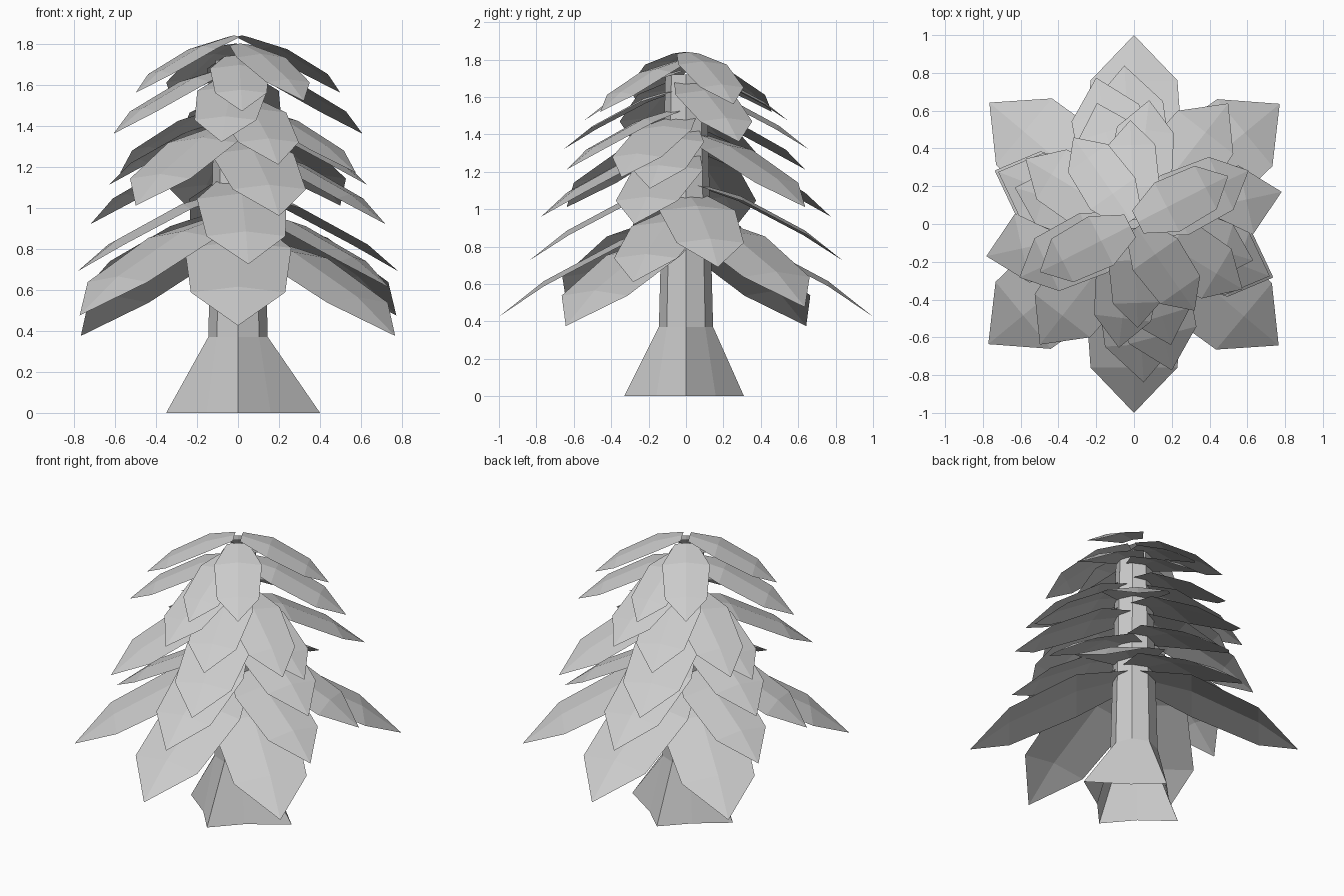
import bpy
from math import sin, cos, radians, pi

if "Cube" in bpy.data.objects:
    bpy.data.objects.remove(bpy.data.objects["Cube"])


def make_mesh(name, verts, faces):
    mesh = bpy.data.meshes.new(name)
    mesh.from_pydata(verts, [], faces)
    mesh.update()
    obj = bpy.data.objects.new(name, mesh)
    bpy.context.collection.objects.link(obj)
    return obj


# Trunk: tapered octagon with four flared roots on the axes
def ring(z, radii):
    return [(radii[i] * cos(i * pi / 4), radii[i] * sin(i * pi / 4), z) for i in range(8)]


verts = (ring(0, [.40, .225, .31, .215, .35, .215, .33, .225])
         + ring(.37, [.145] * 8) + ring(1.72, [.11] * 8))
faces = [(r * 8 + i, r * 8 + (i + 1) % 8, r * 8 + 8 + (i + 1) % 8, r * 8 + 8 + i)
         for r in range(2) for i in range(8)]
faces.append(tuple(range(16, 24)))
make_mesh("trunk", verts, faces)

# Leaf blade of unit length: distance along, half width, drop of the midrib
STATIONS = [(.04, .12, 0), (.35, .26, .09), (.76, .23, .31)]
FOLD = .03


def leaf(name, angle, length, tip_z):
    a = radians(angle)
    top = tip_z + .5 * length

    def place(u, v, z):
        return (length * (u * cos(a) - v * sin(a)),
                length * (u * sin(a) + v * cos(a)), top + length * z)

    pts = []
    for u, w, drop in STATIONS:
        pts += [place(u, -w, -drop - FOLD * w / .25), place(u, 0, -drop),
                place(u, w, -drop - FOLD * w / .25)]
    pts.append(place(1, 0, -.5))
    quads = [(3 * k + s, 3 * k + 3 + s, 3 * k + 4 + s, 3 * k + 1 + s)
             for k in range(2) for s in range(2)]
    make_mesh(name, pts, quads + [(6, 9, 7), (7, 9, 8)])


# Leaves come in opposite pairs: angle, length, tip height (bottom to top)
PAIRS = [(140, 1, .375), (90, 1, .425), (39.5, 1, .475),
         (159, .79, .61), (12.3, .80, .69), (93.5, .84, .725),
         (159, .77, .92), (104.5, .80, .96), (52, .81, 1.01),
         (163, .66, 1.11), (149, .67, 1.17), (107, .67, 1.21),
         (83, .66, 1.32), (25, .67, 1.36),
         (92, .55, 1.47), (125, .56, 1.52), (27, .56, 1.56)]
for n, (angle, length, tip_z) in enumerate(PAIRS, 1):
    leaf(f"leaf_{n}_a", angle, length, tip_z)
    leaf(f"leaf_{n}_b", angle + 180, length, tip_z)
